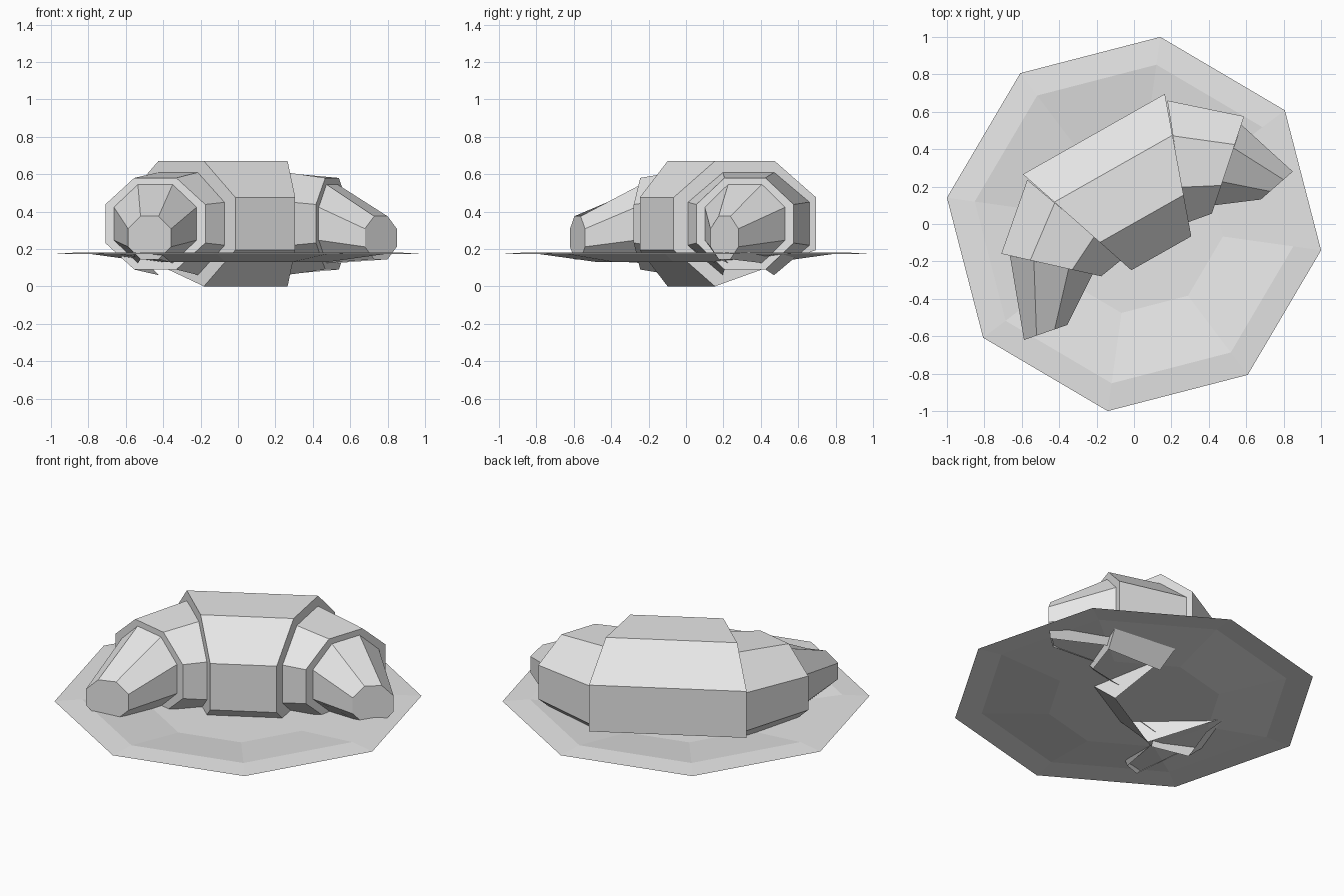
import bpy, bmesh, math
from mathutils import Vector, Matrix

cube = bpy.data.objects.get("Cube")
if cube:
    bpy.data.objects.remove(cube)

grey = bpy.data.materials.new("plain_grey")
grey.use_nodes = True
colour = (0.8, 0.8, 0.8, 1)
grey.diffuse_color = colour
grey.node_tree.nodes["Principled BSDF"].inputs["Base Color"].default_value = colour

TURN = Matrix.Rotation(math.radians(29.5), 3, 'Z')
SHIFT = 0.05      # symmetry plane offset along the roll
K = 0.42          # short / long coordinate of an octagon corner
OCTAGON = [(K, -1), (1, -K), (1, K), (K, 1), (-K, 1), (-1, K), (-1, -K), (-K, -1)]


def finish(name, bm):
    bmesh.ops.recalc_face_normals(bm, faces=bm.faces)
    mesh = bpy.data.meshes.new(name)
    bm.to_mesh(mesh)
    bm.free()
    mesh.materials.append(grey)
    obj = bpy.data.objects.new(name, mesh)
    bpy.context.collection.objects.link(obj)
    return obj


def section(side, centre, outward, z, height, corners=OCTAGON):
    """Octagonal slice of the roll, standing upright along its outward vector."""
    points = []
    for a, h in corners:
        u = side * (centre[0] + a * outward[0]) + SHIFT
        v = centre[1] + a * outward[1]
        points.append(TURN @ Vector((u, v, z + h * height)))
    return points


def segment(name, start, end, cap_start=False):
    """Open-bottomed shell between two slices."""
    bm = bmesh.new()
    a = [bm.verts.new(p) for p in start]
    b = [bm.verts.new(p) for p in end]
    for i in range(len(a) - 1):
        bm.faces.new((a[i], a[i + 1], b[i + 1], b[i]))
    bm.faces.new(b)
    if cap_start:
        bm.faces.new(a)
    return finish(name, bm)


# Pastry middle
mid = [section(s, (0.31, 0.158), (0.126, 0.366), 0.335, 0.335, OCTAGON[1:])
       for s in (-1, 1)]
segment("pastry_middle", mid[0], mid[1], True)

# Pastry shoulders and tips on both sides
tips = {"right": (-1, (0.747, -0.272), (0.12, 0.022)),
        "left": (1, (0.716, -0.197), (0.111, 0.023))}
for label, (s, tip_centre, tip_out) in tips.items():
    joint = (0.543, 0.027)
    segment("pastry_shoulder_" + label,
            section(s, (0.315, 0.177), (0.115, 0.31), 0.335, 0.275),
            section(s, joint, (0.203, 0.184), 0.335, 0.245))
    segment("pastry_tip_" + label,
            section(s, joint, (0.168, 0.152), 0.335, 0.21),
            section(s, tip_centre, tip_out, 0.26, 0.115))

# Plate: rim, lip and shallow floor
bm = bmesh.new()
rings = []
for radius, z in ((1.01, 0.172), (0.86, 0.182), (0.48, 0.13)):
    rings.append([bm.verts.new((radius * math.cos(t), radius * math.sin(t), z))
                  for t in (math.radians(37 + 45 * i) for i in range(8))])
for outer, inner in zip(rings, rings[1:]):
    for i in range(8):
        j = (i + 1) % 8
        bm.faces.new((outer[i], outer[j], inner[j], inner[i]))
bm.faces.new(rings[-1])
plate = finish("plate", bm)
if plate.data.polygons[-1].normal.z < 0:
    plate.data.flip_normals()
